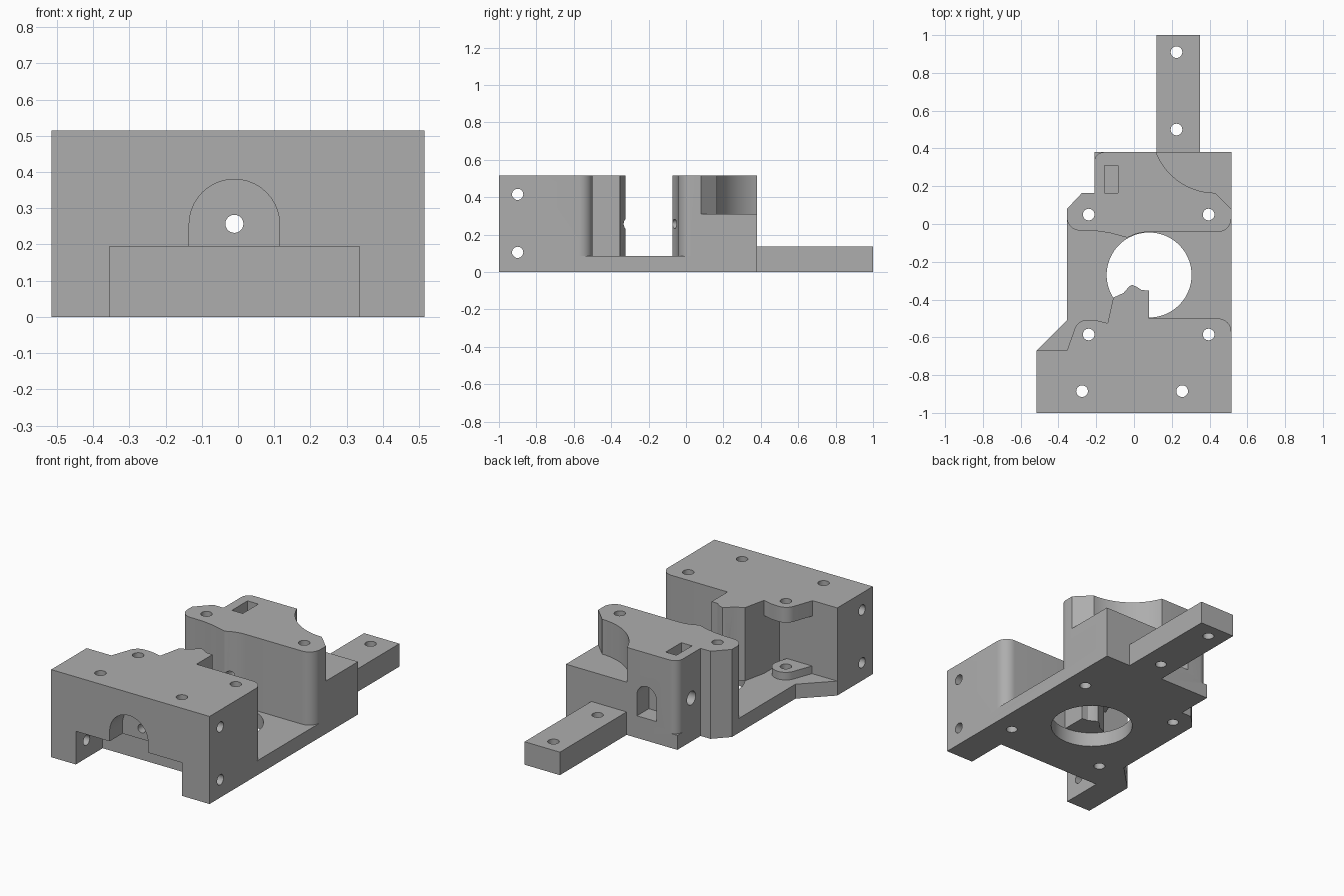
import bpy, bmesh, math
from mathutils import Vector

old = bpy.data.objects.get("Cube")
if old:
    bpy.data.objects.remove(old, do_unlink=True)

grey = bpy.data.materials.new("plain_grey")
grey.use_nodes = True
tone = (0.42, 0.42, 0.42, 1)
grey.diffuse_color = tone
grey.node_tree.nodes["Principled BSDF"].inputs["Base Color"].default_value = tone


def arc(cx, cy, r, start, end, n=10):
    """Points on an arc, angles in degrees."""
    steps = [math.radians(start + (end - start) * i / n) for i in range(n + 1)]
    return [(cx + r * math.cos(a), cy + r * math.sin(a)) for a in steps]


def prism(name, outline, low, high, axis="Z"):
    """Extrude an outline along z (xy outline), y (xz outline) or x (yz outline)."""
    place = {"Z": lambda p, h: (p[0], p[1], h),
             "Y": lambda p, h: (p[0], h, p[1]),
             "X": lambda p, h: (h, p[0], p[1])}[axis]
    bm = bmesh.new()
    face = bm.faces.new([bm.verts.new(place(p, low)) for p in outline])
    out = bmesh.ops.extrude_face_region(bm, geom=[face])
    top = [g for g in out["geom"] if isinstance(g, bmesh.types.BMVert)]
    shift = Vector(place((0, 0), high - low))
    bmesh.ops.translate(bm, verts=top, vec=shift)
    bmesh.ops.recalc_face_normals(bm, faces=bm.faces)
    mesh = bpy.data.meshes.new(name)
    bm.to_mesh(mesh)
    bm.free()
    mesh.materials.append(grey)
    obj = bpy.data.objects.new(name, mesh)
    bpy.context.collection.objects.link(obj)
    return obj


def rect(x0, x1, y0, y1):
    return [(x0, y0), (x1, y0), (x1, y1), (x0, y1)]


def hole(a, b, r, low, high, axis="Z", n=24):
    return prism("hole_cutter", arc(a, b, r, 0, 360, n)[:-1], low, high, axis)


def arch(x, z, r, floor):
    return [(x - r, floor), (x + r, floor)] + arc(x, z, r, 0, 180, 20)


def combine(body, other, operation):
    """Apply a boolean and remove the helper."""
    other.hide_render = True
    mod = body.modifiers.new("boolean", "BOOLEAN")
    mod.operation, mod.object, mod.solver = operation, other, "EXACT"
    bpy.context.view_layer.objects.active = body
    bpy.ops.object.modifier_apply(modifier=mod.name)
    bpy.data.objects.remove(other, do_unlink=True)


TOP, FLOOR = 0.515, 0.085
MOTOR = (0.08, -0.27)

# Base plate with the round motor opening
body = prism("mount_body", [(-0.515, -1), (0.515, -1), (0.515, 0.38), (-0.21, 0.38),
             (-0.21, 0.165), (-0.275, 0.165), (-0.355, 0.08), (-0.355, -0.51),
             (-0.515, -0.67)], 0, FLOOR)
combine(body, hole(*MOTOR, 0.225, -0.1, 0.2, n=64), "DIFFERENCE")

# Front block with its central tongue
front = prism("front_block", [(-0.515, -1), (0.515, -1)]
              + arc(0.445, -0.57, 0.07, 0, 90)
              + [(0.08, -0.5), (0.08, -0.352), (0.04, -0.35), (0.01, -0.33),
                 (-0.01, -0.323), (-0.025, -0.33), (-0.055, -0.365), (-0.11, -0.39),
                 (-0.14, -0.525), (-0.2, -0.51)]
              + arc(-0.25, -0.575, 0.067, 90, 160)
              + [(-0.355, -0.67), (-0.515, -0.67)], FLOOR, TOP)
combine(front, prism("side_cavity", rect(-0.45, -0.14, -0.67, -0.4), 0.05, 0.425), "DIFFERENCE")
combine(body, front, "UNION")

# Low screw boss under the side cavity
combine(body, prism("screw_boss", [(-0.355, -0.68), (-0.19, -0.68)]
                    + arc(-0.24, -0.585, 0.075, -20, 150, 14), 0.07, 0.13), "UNION")

# Rear block with a scooped corner
rear = prism("rear_block", arc(-0.285, 0.035, 0.07, 180, 270)
             + [(-0.2, -0.037), (-0.13, -0.047), (-0.08, -0.06), (-0.037, -0.072)]
             + arc(*MOTOR, 0.228, 118, 90)
             + arc(0.445, 0.028, 0.07, -90, 0)
             + [(0.515, 0.38)] + arc(-0.16, 0.33, 0.05, 90, 180, 6)
             + [(-0.21, 0.165), (-0.275, 0.165), (-0.355, 0.08)], FLOOR, TOP)
scoop = prism("scoop_cutter", arc(0.43, 0.5, 0.335, 180, 270, 24)
              + [(0.515, 0.08), (0.6, -0.005), (0.6, 0.5)], 0.31, 0.6)
combine(rear, scoop, "DIFFERENCE")
combine(body, rear, "UNION")

# Rear arm
combine(body, prism("rear_arm", rect(0.12, 0.35, 0.37, 1), 0, 0.135), "UNION")

# Front recess, arched pockets and nut slot
cutters = [
    prism("front_recess", rect(-0.355, 0.335, -1.1, -0.75), -0.1, 0.195),
    prism("front_arch", arch(-0.01, 0.255, 0.125, 0.15), -1.1, -0.88, "Y"),
    prism("rear_arch", arch(-0.01, 0.255, 0.063, 0.13), 0.27, 0.5, "Y"),
    prism("nut_slot", rect(-0.155, -0.085, 0.165, 0.31), 0.18, 0.6),
    hole(-0.01, 0.257, 0.025, -1.1, 0.5, "Y"),
    hole(0.25, 0.255, 0.04, -0.4, -0.03, "X"),
]

# Screw holes through the body, arm and front block
for x, y in [(-0.24, 0.05), (0.395, 0.05), (-0.24, -0.585), (0.395, -0.585),
             (-0.275, -0.885), (0.255, -0.885), (0.225, 0.5), (0.225, 0.91)]:
    cutters.append(hole(x, y, 0.031, -0.1, 0.6))
for z in (0.105, 0.415):
    cutters.append(hole(-0.9, z, 0.03, -0.6, 0.6, "X"))
for cutter in cutters:
    combine(body, cutter, "DIFFERENCE")

# Smooth curved walls, sharp edges
bpy.ops.object.select_all(action="DESELECT")
body.select_set(True)
bpy.context.view_layer.objects.active = body
bpy.ops.object.shade_smooth_by_angle(angle=math.radians(25))
